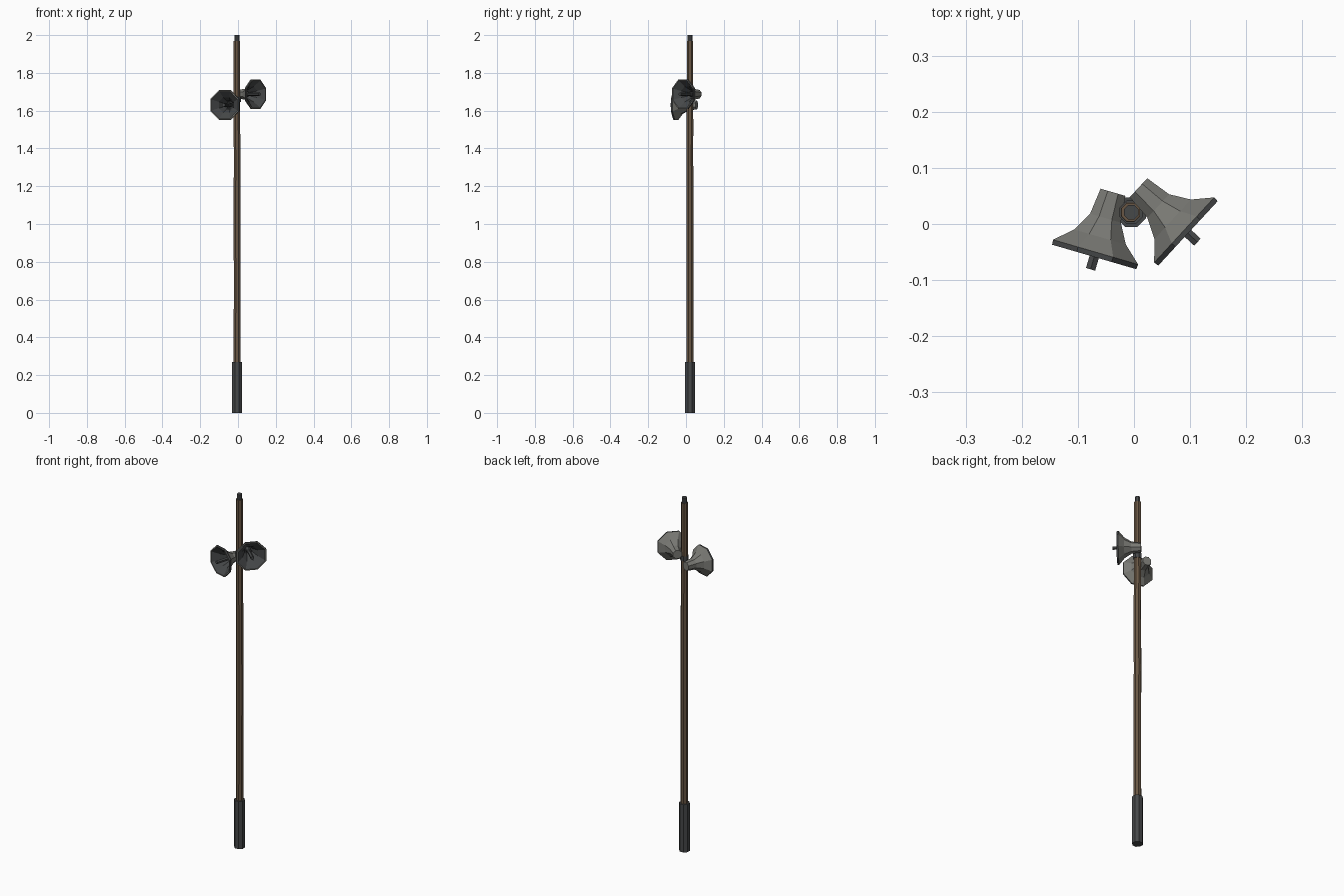
import bpy, bmesh, math
from mathutils import Matrix, Vector

if "Cube" in bpy.data.objects:
    bpy.data.objects.remove(bpy.data.objects["Cube"])


def material(name, rgb):
    m = bpy.data.materials.new(name)
    lin = [(c / 255 / 12.92) if c < 11 else ((c / 255 + 0.055) / 1.055) ** 2.4 for c in rgb]
    m.diffuse_color = (*lin, 1)
    m.use_nodes = True
    m.node_tree.nodes["Principled BSDF"].inputs["Base Color"].default_value = m.diffuse_color
    return m


wood = material("brown wood", (104, 86, 68))
dark = material("dark grey metal", (70, 72, 73))
grey = material("horn grey", (122, 122, 117))


def lathe(name, rings, sides, mats, matrix, seg_mats=None):
    """Loft regular polygons along local z; rings are (height, apothem, dx, dy)."""
    bm = bmesh.new()
    loops = []
    for ring in rings:
        z, a = ring[:2]
        dx, dy = ring[2:] if len(ring) > 2 else (0, 0)
        r = a / math.cos(math.pi / sides)
        loops.append([bm.verts.new((dx + r * math.cos((k + .5) * math.tau / sides),
                                    dy + r * math.sin((k + .5) * math.tau / sides), z))
                      for k in range(sides)])
    for i in range(len(loops) - 1):
        for k in range(sides):
            n = (k + 1) % sides
            f = bm.faces.new((loops[i][k], loops[i][n], loops[i + 1][n], loops[i + 1][k]))
            f.material_index = seg_mats[i] if seg_mats else 0
    bm.faces.new(loops[0][::-1]).material_index = seg_mats[0] if seg_mats else 0
    bm.faces.new(loops[-1]).material_index = seg_mats[-1] if seg_mats else 0
    bmesh.ops.recalc_face_normals(bm, faces=bm.faces)
    mesh = bpy.data.meshes.new(name)
    bm.to_mesh(mesh)
    bm.free()
    for m in mats:
        mesh.materials.append(m)
    ob = bpy.data.objects.new(name, mesh)
    ob.matrix_world = matrix
    bpy.context.collection.objects.link(ob)
    return ob


# Pole: dark footing sleeve, slightly crooked wooden shaft, dark tip
axis = Matrix.Translation((-0.005, 0.021, 0))
lathe("footing_sleeve", [(0, .026), (.27, .026)], 8, [dark], axis)
lathe("wooden_pole", [(.25, .0185), (.7, .018, .001, 0), (1.02, .0185, 0, .001),
                      (1.36, .018, .001, -.001), (1.5, .0175, -.001, 0), (1.97, .0165, -.001, 0)],
      8, [wood], axis)
lathe("pole_tip", [(1.95, .013), (2.0, .013)], 8, [dark], axis)
lathe("mount_collar", [(1.645, .0205), (1.672, .0205)], 8, [dark], axis)

# Horn profile: outside from rear to mouth, rim, then back down the inside
horn = [(0, .023), (.048, .0285), (.083, .048), (.111, .079), (.120, .078),
        (.120, .072), (.088, .041), (.050, .022), (.020, .018)]
horn_mats = [0, 0, 0, 1, 0, 1, 1, 1]
plug = [(.018, .012), (.06, .012), (.065, .0085), (.143, .0085)]

# Two loudspeaker horns: mouth centre and facing direction
for side, mouth, facing in (("left", (-.069, -.052, 1.63), (-.279, -.96, 0)),
                            ("right", (.091, -.012, 1.687), (.735, -.678, 0))):
    d = Vector(facing).normalized()
    up = Vector((0, 0, 1))
    rot = Matrix((up.cross(d), up, d)).transposed().to_4x4()
    place = Matrix.Translation(Vector(mouth) - d * .113) @ rot
    lathe(side + "_horn", horn, 8, [grey, dark], place, horn_mats)
    lathe(side + "_horn_plug", plug, 6, [dark], place)
